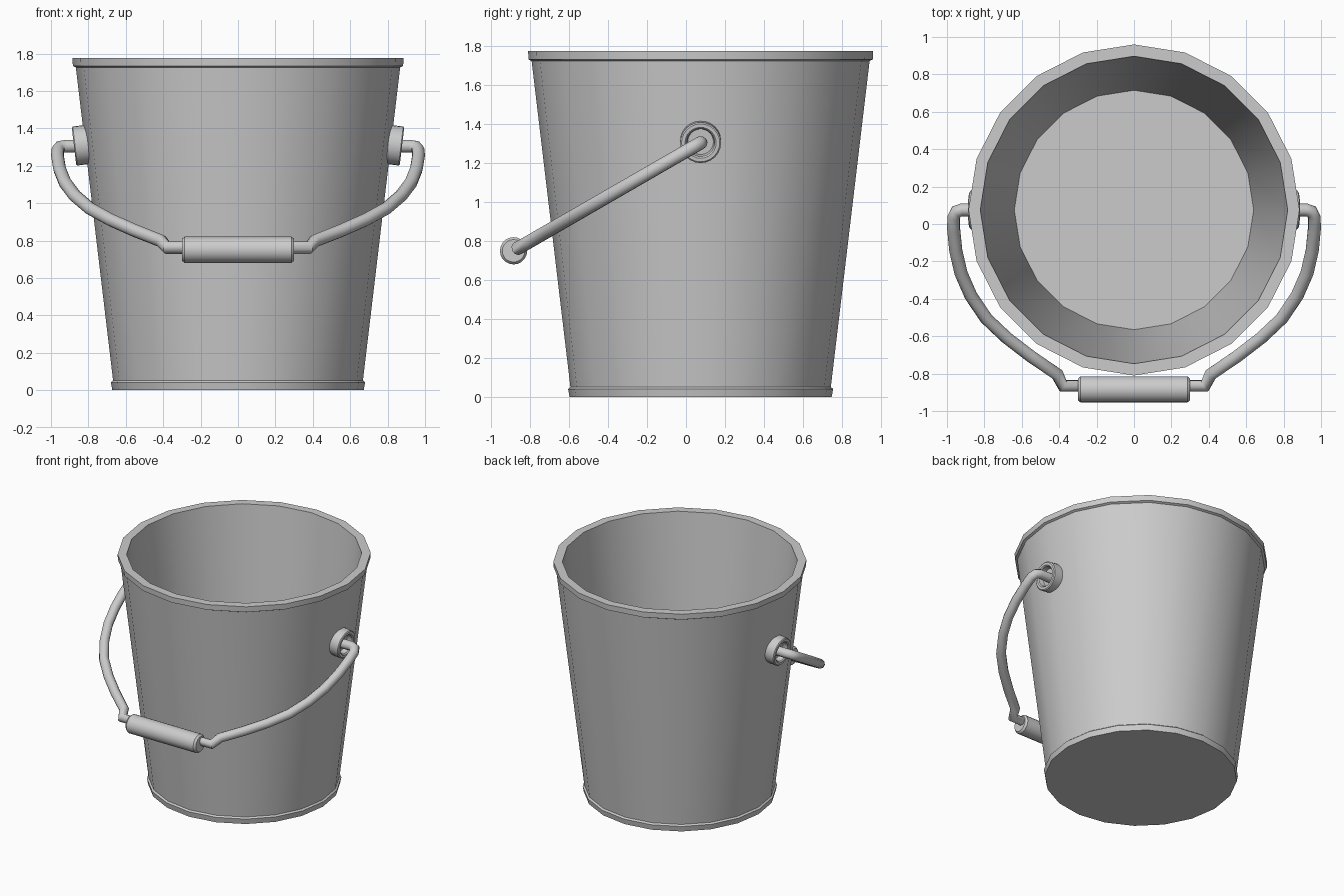
import bpy, bmesh, math
from mathutils import Matrix, Vector

if "Cube" in bpy.data.objects:
    bpy.data.objects.remove(bpy.data.objects["Cube"])

CY, PIVOT_Z = 0.075, 1.305      # bucket axis and handle pivot height
TILT = math.radians(30)         # handle hangs 30 degrees below level


def finish(obj, angle=35):
    bpy.ops.object.select_all(action='DESELECT')
    obj.select_set(True)
    bpy.context.view_layer.objects.active = obj
    if obj.type != 'MESH':
        bpy.ops.object.convert(target='MESH')
    bpy.ops.object.shade_smooth_by_angle(angle=math.radians(angle))


def lathe(name, profile, sides, centre, axis=(0, 0, 1)):
    """Revolve an (r, z) profile that starts and ends on the axis."""
    bm = bmesh.new()
    verts = [bm.verts.new((r, 0, z)) for r, z in profile]
    edges = [bm.edges.new(p) for p in zip(verts, verts[1:])]
    bmesh.ops.spin(bm, geom=verts + edges, cent=(0, 0, 0), axis=(0, 0, 1),
                   angle=math.tau, steps=sides, use_duplicate=False)
    bmesh.ops.remove_doubles(bm, verts=bm.verts, dist=1e-4)
    bmesh.ops.recalc_face_normals(bm, faces=bm.faces)
    rot = Vector(axis).to_track_quat('Z', 'Y').to_matrix().to_4x4()
    bm.transform(Matrix.Translation(centre) @ rot)
    mesh = bpy.data.meshes.new(name)
    bm.to_mesh(mesh)
    bm.free()
    obj = bpy.data.objects.new(name, mesh)
    bpy.context.collection.objects.link(obj)
    finish(obj)
    return obj


def on_handle(x, d):
    """Point in the tilted handle plane, d away from the pivot line."""
    return Vector((x, CY - d * math.cos(TILT), PIVOT_Z - d * math.sin(TILT)))


# Bucket: base band, tapered wall, rim, inner wall and floor
lathe("bucket", [(0, 0), (0.672, 0), (0.68, 0.042), (0.668, 0.052),
                 (0.867, 1.725), (0.883, 1.733), (0.885, 1.775),
                 (0.822, 1.775), (0.64, 0.06), (0, 0.06)], 20, (0, CY, 0))

# Recessed handle sockets, square to the tapered wall
for side, label in ((1, "right"), (-1, "left")):
    lathe(label + "_socket", [(0, -0.085), (0.105, -0.085), (0.105, -0.006),
                              (0.098, 0), (0.08, 0), (0.072, -0.008),
                              (0.066, -0.045), (0, -0.045)], 24,
          (side * 0.877, CY, PIVOT_Z), (side, 0, -0.118))

# Wire handle: half path mirrored across x
half = [(0.83, 0), (0.92, 0), (0.95, 0.01), (0.964, 0.045), (0.964, 0.12),
        (0.953, 0.25), (0.925, 0.39), (0.872, 0.53), (0.79, 0.67),
        (0.68, 0.79), (0.55, 0.905), (0.41, 1.015), (0.38, 1.085)]
path = half + [(-x, d) for x, d in reversed(half)]
curve = bpy.data.curves.new("handle_wire", 'CURVE')
curve.dimensions = '3D'
curve.bevel_depth = 0.035
curve.bevel_resolution = 3
curve.use_fill_caps = True
spline = curve.splines.new('POLY')
spline.points.add(len(path) - 1)
for point, (x, d) in zip(spline.points, path):
    point.co = (*on_handle(x, d), 1)
wire = bpy.data.objects.new("handle_wire", curve)
bpy.context.collection.objects.link(wire)
finish(wire, 50)

# Grip with eased ends
lathe("handle_grip", [(0, -0.3), (0.058, -0.3), (0.07, -0.285),
                      (0.07, 0.285), (0.058, 0.3), (0, 0.3)], 20,
      on_handle(0, 1.108), (1, 0, 0))
